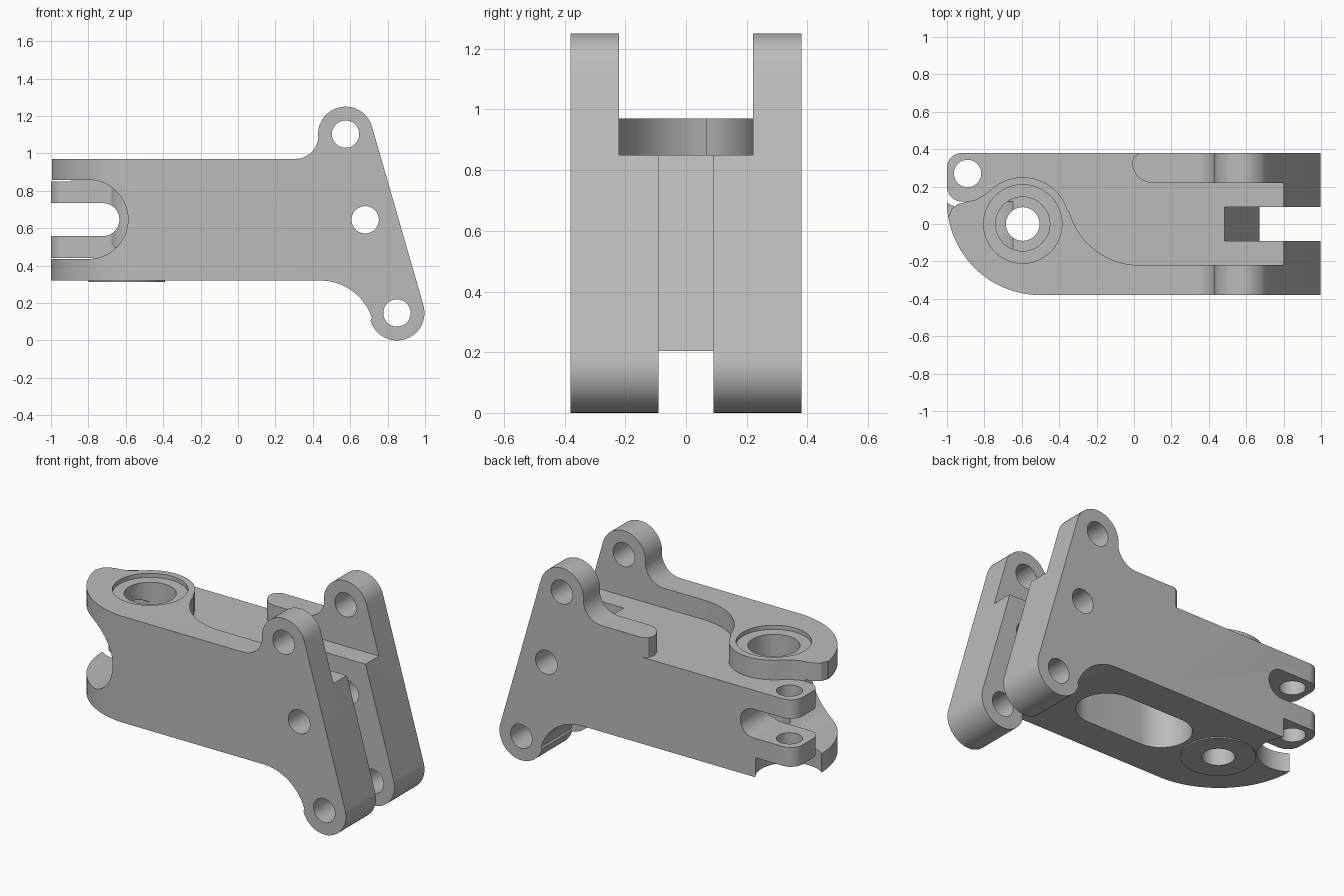
import bpy, math
from mathutils import Vector

old = bpy.data.objects.get("Cube")
if old:
    bpy.data.objects.remove(old, do_unlink=True)

metal = bpy.data.materials.new("plain grey metal")
metal.use_nodes = True
GREY = (0.5, 0.5, 0.5, 1)
metal.diffuse_color = GREY
metal.node_tree.nodes["Principled BSDF"].inputs["Base Color"].default_value = GREY


def arc(cx, cy, r, a0, a1, n=16):
    """Points of an arc from angle a0 to a1 in degrees."""
    steps = [math.radians(a0 + (a1 - a0) * i / n) for i in range(n + 1)]
    return [(cx + r * math.cos(t), cy + r * math.sin(t)) for t in steps]


def prism(name, pts, lo, hi, axis="z"):
    """Extrude a closed profile along z (profile in xy) or y (profile in xz)."""
    place = (lambda p, h: (p[0], p[1], h)) if axis == "z" else (lambda p, h: (p[0], h, p[1]))
    n = len(pts)
    verts = [place(p, h) for h in (lo, hi) for p in pts]
    faces = [list(range(n))[::-1], list(range(n, 2 * n))]
    faces += [(i, (i + 1) % n, n + (i + 1) % n, n + i) for i in range(n)]
    area = sum(pts[i][0] * pts[(i + 1) % n][1] - pts[(i + 1) % n][0] * pts[i][1] for i in range(n))
    if (area < 0) != (axis == "y"):
        faces = [list(f)[::-1] for f in faces]
    me = bpy.data.meshes.new(name)
    me.from_pydata(verts, [], faces)
    me.materials.append(metal)
    ob = bpy.data.objects.new(name, me)
    bpy.context.collection.objects.link(ob)
    return ob


def disc(name, x, y, r, lo, hi, axis="z"):
    return prism(name, arc(x, y, r, 0, 360, 48)[:-1], lo, hi, axis)


def combine(target, tool, operation="DIFFERENCE"):
    """Apply a boolean and drop the tool."""
    tool.hide_render = True
    mod = target.modifiers.new("cut", "BOOLEAN")
    mod.operation, mod.object, mod.solver = operation, tool, "EXACT"
    bpy.context.view_layer.objects.active = target
    bpy.ops.object.modifier_apply(modifier=mod.name)
    bpy.data.objects.remove(tool, do_unlink=True)


# Side profile: long arm with a slanted flange and two round lugs
side = [(-1.1, 0.32)]
side += arc(0.44, 0.03, 0.29, 90, 18)
side += arc(0.85, 0.147, 0.147, 196, 376, 28)
side += arc(0.575, 1.103, 0.147, 16, 188, 28)
side += arc(0.305, 1.095, 0.125, -10, -90)
side += [(-1.1, 0.97)]
body = prism("bracket_body", side, -0.38, 0.38, "y")

# Plan outline: large sweep at the front left, small round at the back left
plan = arc(-0.5, 0.12, 0.5, 180, 270, 28) + [(1.1, -0.38), (1.1, 0.5), (0.9, 0.5)]
plan = arc(-0.5, 0.12, 0.5, 180, 270, 28)
plan += [(1.1, -0.385), (1.1, 0.385), (0.5, 0.38)] + arc(-0.92, 0.3, 0.08, 90, 180, 10)
combine(body, prism("plan_tool", plan, -0.1, 1.4), "INTERSECT")

# Thin bearing face under the pivot
PX = -0.595
combine(body, disc("bearing_face", PX, 0, 0.205, 0.313, 0.36), "UNION")

# Top pocket between the flanges, sweeping round the pivot boss to the back edge
pocket = [(1.1, 0.22)] + arc(0.1, 0.33, 0.11, 270, 180, 10)
pocket += [(0, 0.36), (0.03, 0.38), (0.03, 0.45), (-1.1, 0.45), (-1.1, 0.04), (-0.99, 0.04)]
pocket += [(-0.975, 0.08), (-0.945, 0.105), (-0.9, 0.118), (-0.85, 0.128), (-0.8, 0.155)]
pocket += arc(PX, 0, 0.25, 130, 16, 24)
pocket += arc(0.03, 0.17, 0.39, 195, 270, 20) + [(1.1, -0.22)]
combine(body, prism("pocket_tool", pocket, 0.85, 1.4))

# Slanted gap that splits the flange
gap = [(0.485 - (z - 0.85) * 0.2895, z) for z in (-0.1, 1.4)] + [(1.3, 1.4), (1.3, -0.1)]
combine(body, prism("gap_tool", gap, -0.09, 0.09, "y"))

# Front recess and fork slot around the ears
recess = [(-1.2, 0.435)] + arc(-0.8, 0.647, 0.212, -90, 90, 28) + [(-1.2, 0.859)]
combine(body, prism("recess_tool", recess, -0.6, 0.12, "y"))
slot = [(-1.2, 0.558)] + arc(-0.722, 0.646, 0.088, -90, 90, 20) + [(-1.2, 0.734)]
combine(body, prism("slot_tool", slot, -0.61, 0.6, "y"))

# Rounded front corner of the ears and clearance below the lower ear
corner = arc(-0.92, 0.2, 0.08, 270, 180, 10) + [(-1.1, 0.2), (-1.1, 0.1), (-0.92, 0.1)]
combine(body, prism("corner_tool", corner, 0.437, 0.857))
EX, EY = -0.89, 0.27
combine(body, disc("clearance_tool", EX, EY, 0.19, 0.2, 0.44))

# Rounded pocket in the underside
under = arc(-0.19, 0, 0.17, 90, 270, 24) + arc(0.19, 0, 0.17, -90, 90, 24)
combine(body, prism("underside_tool", under, 0.1, 0.73))

# Stepped pivot bore and ear hole
for r, low in ((0.21, 0.945), (0.145, 0.5), (0.09, 0.1)):
    combine(body, disc("bore_tool", PX, 0, r, low, 1.2))
combine(body, disc("ear_hole_tool", EX, EY, 0.073, 0.1, 1.2))

# Cross holes through the flange
for x, z in ((0.575, 1.103), (0.68, 0.645), (0.85, 0.147)):
    combine(body, disc("cross_hole_tool", x, z, 0.073, -0.6, 0.6, "y"))

# Smooth curved walls, sharp edges kept
bpy.ops.object.select_all(action="DESELECT")
body.select_set(True)
bpy.context.view_layer.objects.active = body
bpy.ops.object.shade_smooth_by_angle(angle=math.radians(25))
